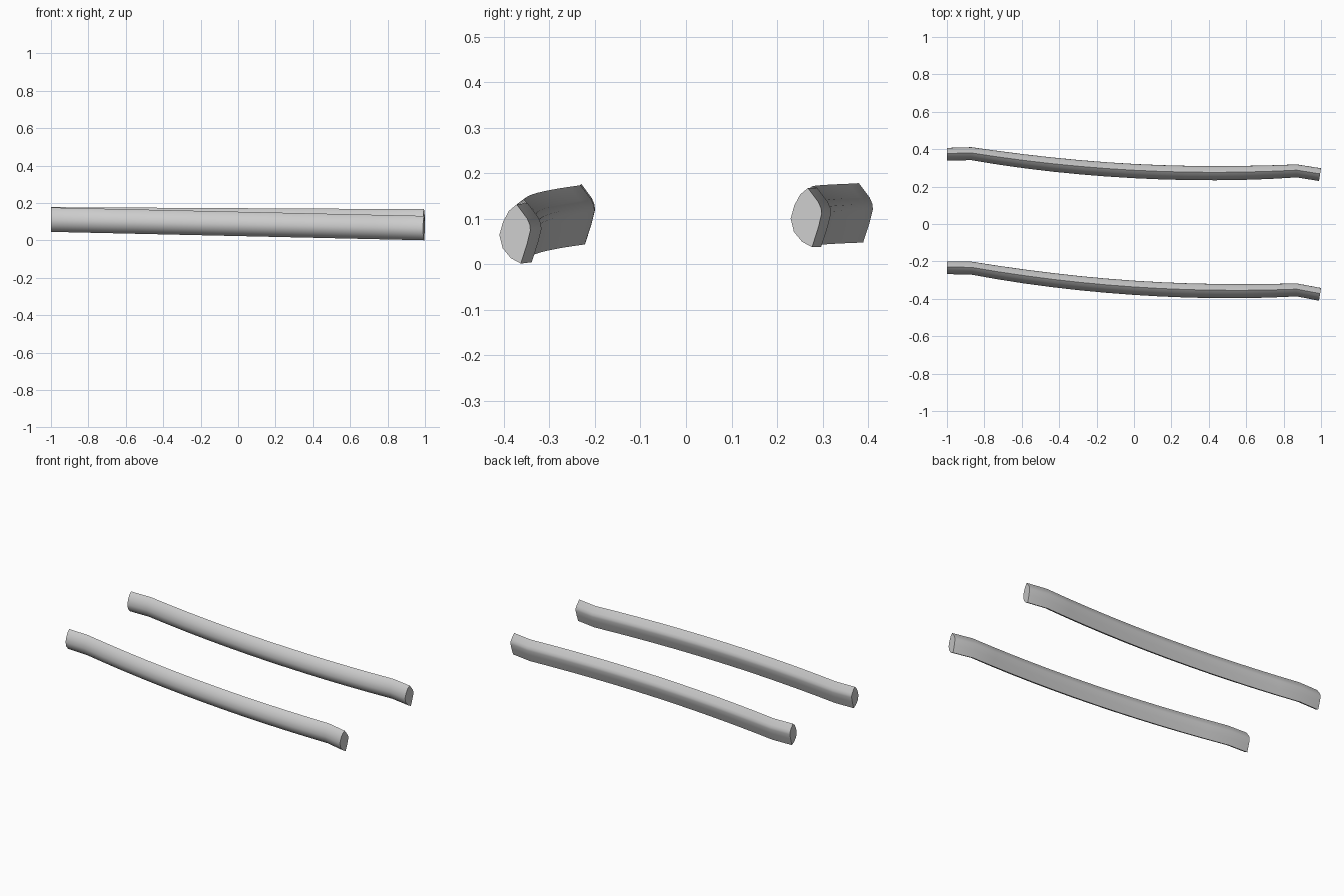
import bpy
import bmesh
import math

cube = bpy.data.objects.get("Cube")
if cube:
    bpy.data.objects.remove(cube, do_unlink=True)

grey = bpy.data.materials.new("light grey")
grey.use_nodes = True
colour = (0.6, 0.6, 0.6, 1)
grey.diffuse_color = colour
grey.node_tree.nodes["Principled BSDF"].inputs["Base Color"].default_value = colour

# Bar cross-section (y, z): rounded front, blunt wedge at the back
SECTION = [(.013, -.065), (.027, -.021), (.034, .008), (.033, .020), (.027, .034),
           (.004, .065), (-.013, .051), (-.026, .027), (-.034, -.002), (-.027, -.031),
           (-.009, -.053)]
BOW = 0.062      # sideways curvature of the middle stretch
KINK = 0.87      # where the short end pieces begin
STEPS = 12


def make_bar(name, y_mid, slope, y_ends, z_ends):
    """Bowed bar with a short kinked piece at either end."""
    stations = [(-1, y_ends[0], 1.0, 0.0)]
    for i in range(STEPS + 1):
        t = 2 * i / STEPS - 1
        x = KINK * t
        width = 1.12 - 0.1 * t ** 4
        stations.append((x, y_mid + slope * x + BOW * x * x, width, 0.0))
    stations.append((1, y_ends[1], 1.0, 0.16))

    bm = bmesh.new()
    rings = []
    for x, y, width, skew in stations:
        z = z_ends[0] + (z_ends[1] - z_ends[0]) * (x + 1) / 2
        rings.append([bm.verts.new((x + skew * (dy - .034), y + dy * width, z + dz))
                      for dy, dz in SECTION])
    n = len(SECTION)
    for a, b in zip(rings, rings[1:]):
        for i in range(n):
            j = (i + 1) % n
            bm.faces.new((a[i], b[i], b[j], a[j]))
    bm.faces.new(rings[0])
    bm.faces.new(rings[-1][::-1])
    bmesh.ops.recalc_face_normals(bm, faces=bm.faces)

    mesh = bpy.data.meshes.new(name)
    bm.to_mesh(mesh)
    bm.free()
    mesh.materials.append(grey)
    bar = bpy.data.objects.new(name, mesh)
    bpy.context.collection.objects.link(bar)
    bpy.ops.object.select_all(action='DESELECT')
    bar.select_set(True)
    bpy.context.view_layer.objects.active = bar
    bpy.ops.object.shade_smooth_by_angle(angle=math.radians(35))


make_bar("front_bar", -.341, -.067, (-.234, -.376), (.111, .066))
make_bar("back_bar", .283, -.053, (.373, .264), (.113, .102))
